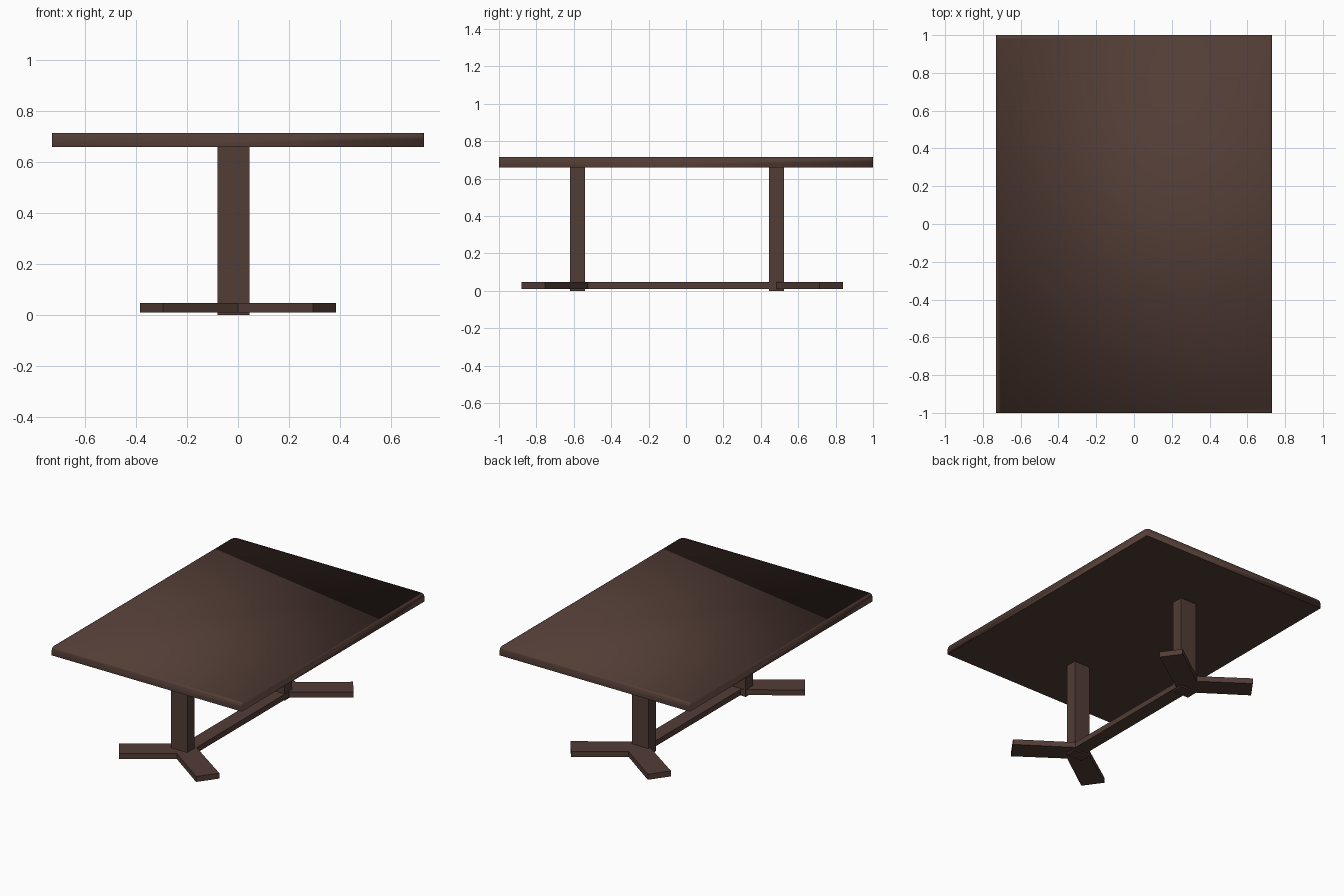
import bpy
import bmesh
from mathutils import Matrix, Vector

cube = bpy.data.objects.get("Cube")
if cube:
    bpy.data.objects.remove(cube, do_unlink=True)

# Dark wood colour
wood = bpy.data.materials.new("dark_brown_wood")
color = (0.085, 0.046, 0.036, 1)
wood.diffuse_color = color
wood.use_nodes = True
for node in wood.node_tree.nodes:
    if node.type == 'BSDF_PRINCIPLED':
        node.inputs["Base Color"].default_value = color
        node.inputs["Roughness"].default_value = 0.7

FEET_MID_Y = -0.02
FOOT_Z = (0.01, 0.048)


def finish(name, bm):
    bmesh.ops.recalc_face_normals(bm, faces=bm.faces)
    mesh = bpy.data.meshes.new(name)
    bm.to_mesh(mesh)
    bm.free()
    mesh.materials.append(wood)
    obj = bpy.data.objects.new(name, mesh)
    bpy.context.collection.objects.link(obj)
    return obj


def box_mesh(low, high):
    low, high = Vector(low), Vector(high)
    bm = bmesh.new()
    bmesh.ops.create_cube(bm, size=1, matrix=Matrix.Translation((low + high) / 2)
                          @ Matrix.Diagonal((*(high - low), 1)))
    return bm


def slab(name, outline, z0, z1):
    bm = bmesh.new()
    face = bm.faces.new([bm.verts.new((x, y, z0)) for x, y in outline])
    extruded = bmesh.ops.extrude_face_region(bm, geom=[face], use_keep_orig=True)
    verts = [v for v in extruded["geom"] if isinstance(v, bmesh.types.BMVert)]
    bmesh.ops.translate(bm, vec=(0, 0, z1 - z0), verts=verts)
    return finish(name, bm)


# Table top: softened upper corners, smooth rim, crisp underside edge
bm = box_mesh((-0.73, -1, 0.66), (0.73, 1, 0.715))
upper = [v for v in bm.verts if v.co.z > 0.7]
bmesh.ops.bevel(bm, geom=upper, offset=0.025, offset_type='OFFSET',
                segments=3, profile=0.5, affect='VERTICES')
for face in bm.faces:
    face.smooth = True
for edge in bm.edges:
    edge.smooth = any(v.co.z > 0.665 for v in edge.verts)
finish("table_top", bm)

# Posts
for name, y0, y1 in (("front_post", -0.62, -0.54), ("back_post", 0.445, 0.525)):
    finish(name, box_mesh((-0.08, y0, 0), (0.045, y1, 0.66)))

# Splayed feet: a V-shaped plan, mirrored left to right and front to back
half = [(0, -0.67), (0.295, -0.88), (0.385, -0.755), (0.05, -0.525)]
front = half + [(-x, y) for x, y in reversed(half[1:])]
back = [(x, 2 * FEET_MID_Y - y) for x, y in front]
slab("front_feet", front, *FOOT_Z)
slab("back_feet", back, *FOOT_Z)

# Stretcher between the feet
finish("stretcher", box_mesh((-0.05, -0.525, FOOT_Z[0]), (0.05, 0.485, FOOT_Z[1])))
